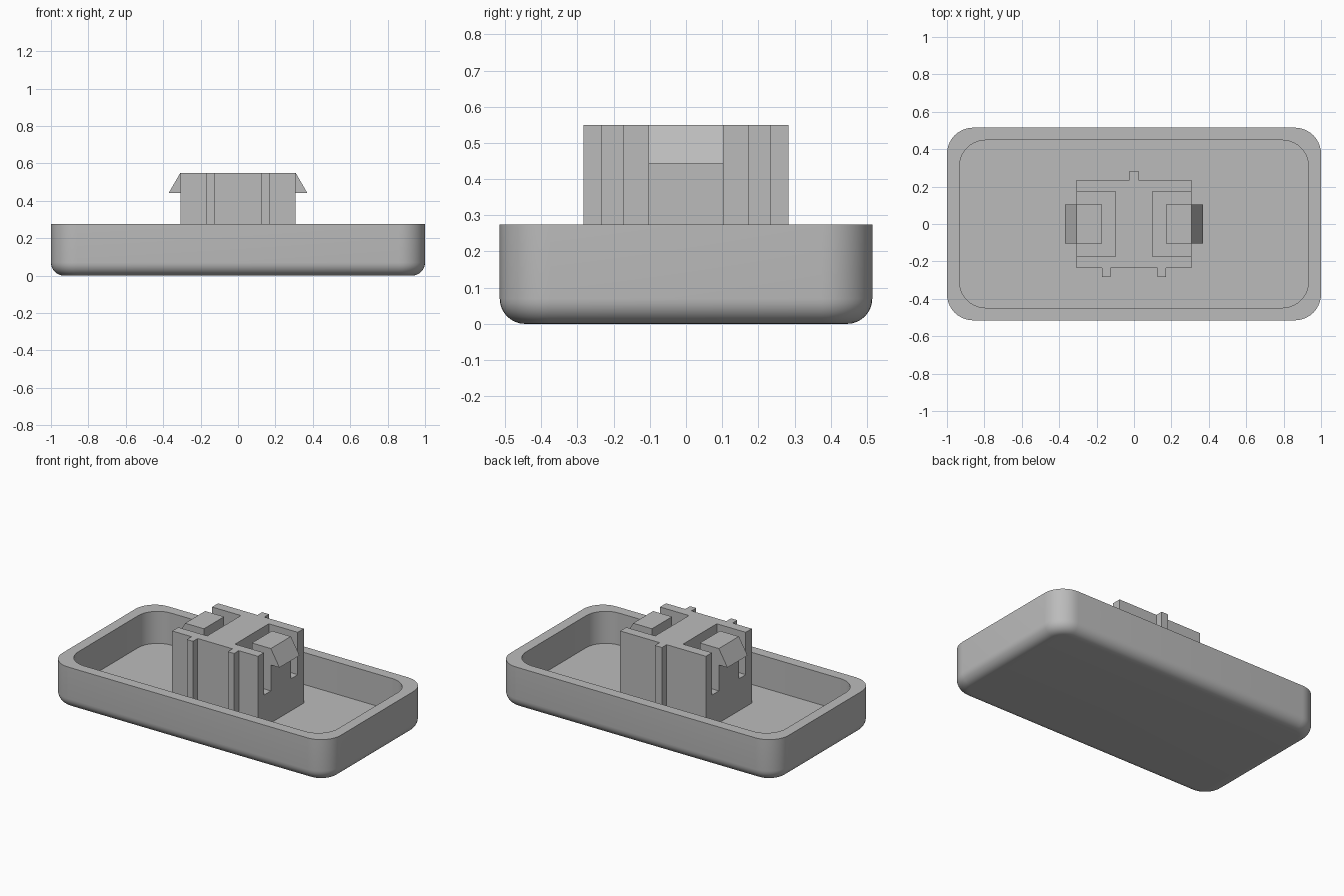
import bpy
import bmesh
from math import cos, sin, pi, radians

cube = bpy.data.objects.get("Cube")
if cube:
    bpy.data.objects.remove(cube, do_unlink=True)

grey = bpy.data.materials.new("plain grey")
grey.use_nodes = True
colour = (0.5, 0.5, 0.5, 1)
grey.diffuse_color = colour
grey.node_tree.nodes["Principled BSDF"].inputs["Base Color"].default_value = colour


def finish(bm, name):
    bmesh.ops.recalc_face_normals(bm, faces=bm.faces)
    mesh = bpy.data.meshes.new(name)
    bm.to_mesh(mesh)
    bm.free()
    obj = bpy.data.objects.new(name, mesh)
    bpy.context.collection.objects.link(obj)
    mesh.materials.append(grey)
    return obj


def prism(name, points, offset):
    """Extrude a closed outline of 3D points along an offset."""
    bm = bmesh.new()
    face = bm.faces.new([bm.verts.new(p) for p in points])
    out = bmesh.ops.extrude_face_region(bm, geom=[face])
    top = [v for v in out["geom"] if isinstance(v, bmesh.types.BMVert)]
    bmesh.ops.translate(bm, verts=top, vec=offset)
    return finish(bm, name)


def rounded_ring(bm, hx, hy, r, z, steps=10):
    ring = []
    for corner, (sx, sy) in enumerate([(1, 1), (-1, 1), (-1, -1), (1, -1)]):
        for i in range(steps + 1):
            a = (corner + i / steps) * pi / 2
            ring.append(bm.verts.new((sx * (hx - r) + r * cos(a),
                                      sy * (hy - r) + r * sin(a), z)))
    return ring


# Tray: rounded bottom edge, straight walls, flat rim, open cavity
HX, HY, R, RIM, WALL = 1.0, 0.515, 0.14, 0.275, 0.067
FILLET, FLOOR, TOP = 0.07, 0.067, 0.55
bm = bmesh.new()
rings = []
for i in range(9):
    a = i / 8 * pi / 2
    inset = FILLET * (1 - sin(a))
    rings.append(rounded_ring(bm, HX - inset, HY - inset, R - inset, FILLET * (1 - cos(a))))
rings.append(rounded_ring(bm, HX, HY, R, RIM))
for z in (RIM, FLOOR):
    rings.append(rounded_ring(bm, HX - WALL, HY - WALL, R, z))
for lower, upper in zip(rings, rings[1:]):
    for i in range(len(lower)):
        j = (i + 1) % len(lower)
        bm.faces.new((lower[i], lower[j], upper[j], upper[i]))
bm.faces.new(rings[0])
bm.faces.new(rings[-1])
tray = finish(bm, "tray")
bpy.context.view_layer.objects.active = tray
tray.select_set(True)
bpy.ops.object.shade_smooth_by_angle(angle=radians(35))

# Centre block: plan outline with two front ribs and one back rib
BX, BY, RIB_Y = 0.308, 0.235, 0.283
plan = [(-BX, -BY)]
for x0, x1 in ((-0.17, -0.125), (0.125, 0.17)):
    plan += [(x0, -BY), (x0, -RIB_Y), (x1, -RIB_Y), (x1, -BY)]
plan += [(BX, -BY), (BX, BY), (0.025, BY), (0.025, RIB_Y),
         (-0.025, RIB_Y), (-0.025, BY), (-BX, BY)]
base = FLOOR - 0.02
block = prism("centre_block", [(x, y, base) for x, y in plan], (0, 0, TOP - base))

# Slots around each clip tongue, and the clip hooks
SLOT_Y, CLIP_Y, HOOK_Z = 0.173, 0.103, 0.443
for side, s in (("left", 1), ("right", -1)):
    slot = [(0.4, -SLOT_Y), (0.4, -CLIP_Y), (0.172, -CLIP_Y), (0.172, CLIP_Y),
            (0.4, CLIP_Y), (0.4, SLOT_Y), (0.1, SLOT_Y), (0.1, -SLOT_Y)]
    cutter = prism(side + "_slot_cutter", [(s * x, y, RIM) for x, y in slot], (0, 0, 0.5))
    cutter.hide_render = True
    cutter.hide_viewport = True
    cut = block.modifiers.new(side + " slot", "BOOLEAN")
    cut.operation = "DIFFERENCE"
    cut.solver = "EXACT"
    cut.object = cutter
    hook = [(BX, HOOK_Z), (0.37, HOOK_Z), (BX, TOP)]
    prism(side + "_clip_hook", [(s * x, -CLIP_Y, z) for x, z in hook], (0, 2 * CLIP_Y, 0))
